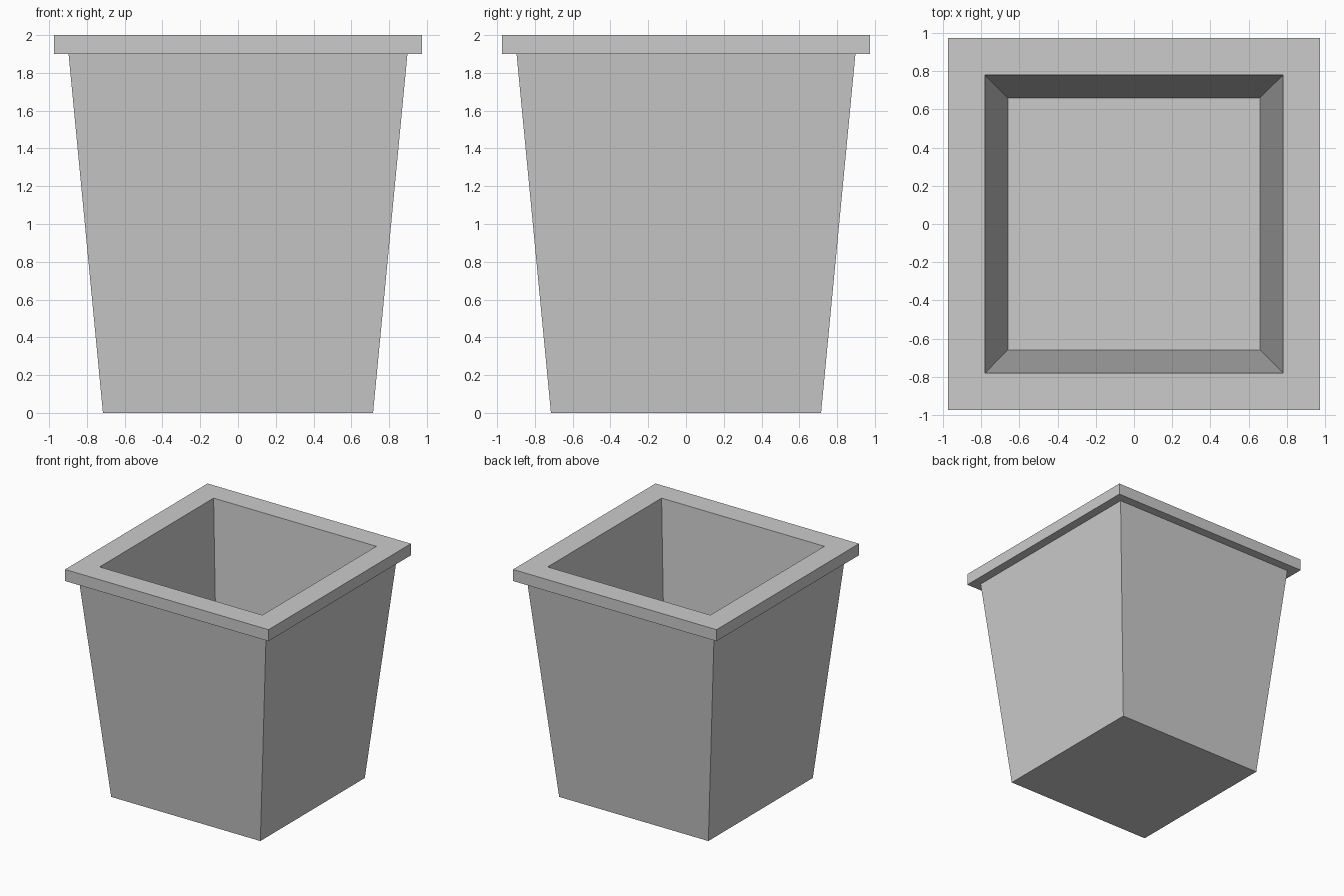
import bpy, bmesh

if "Cube" in bpy.data.objects:
    bpy.data.objects.remove(bpy.data.objects["Cube"])

# Square half-widths and heights, from outer base over the rim to inner floor
PROFILE = [
    (0.715, 0.0),    # outer base
    (0.897, 1.9),    # body top, under the rim
    (0.975, 1.9),    # rim lower edge
    (0.975, 2.0),    # rim upper edge
    (0.78, 2.0),     # opening
    (0.66, 0.1),     # inner floor
]


def square_ring(bm, half, z):
    return [bm.verts.new((sx * half, sy * half, z))
            for sx, sy in ((-1, -1), (1, -1), (1, 1), (-1, 1))]


# Planter: square rings joined into tapered walls, rim and cavity
bm = bmesh.new()
rings = [square_ring(bm, h, z) for h, z in PROFILE]
for a, b in zip(rings, rings[1:]):
    for i in range(4):
        j = (i + 1) % 4
        bm.faces.new((a[i], a[j], b[j], b[i]))

# Underside and inner floor
bm.faces.new(reversed(rings[0]))
bm.faces.new(rings[-1])
bmesh.ops.recalc_face_normals(bm, faces=bm.faces[:])

mesh = bpy.data.meshes.new("square_planter")
bm.to_mesh(mesh)
bm.free()
planter = bpy.data.objects.new("square_planter", mesh)
bpy.context.collection.objects.link(planter)
